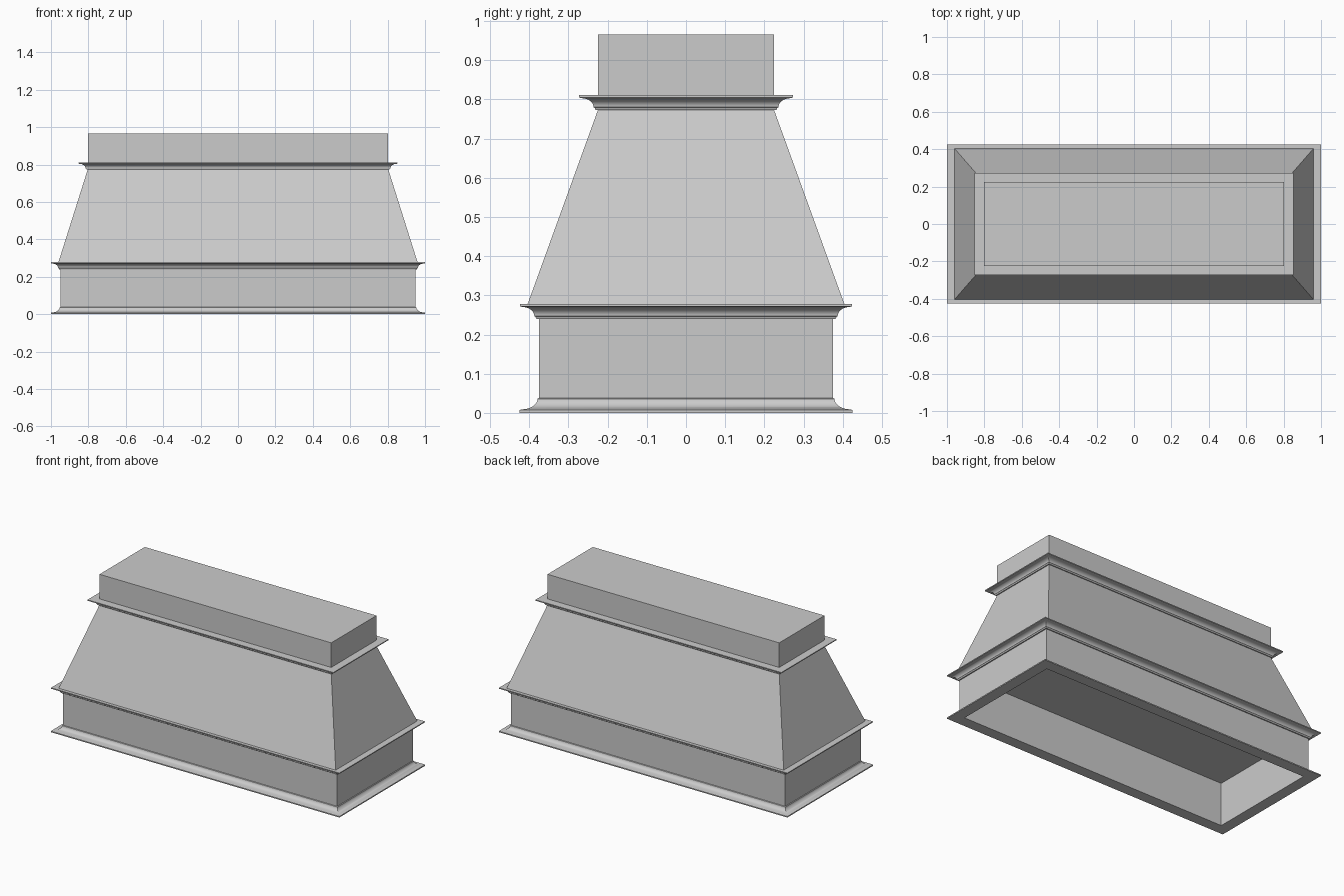
import bpy, bmesh, math

cube = bpy.data.objects.get("Cube")
if cube:
    bpy.data.objects.remove(cube, do_unlink=True)

GREY = (0.6, 0.6, 0.6, 1.0)
mat = bpy.data.materials.new("plain grey")
mat.use_nodes = True
mat.diffuse_color = GREY
mat.node_tree.nodes["Principled BSDF"].inputs["Base Color"].default_value = GREY


def loft(name, rings, hollow=False, smooth=False):
    """Join rectangles (half x, half y, z); hollow closes them into a loop, else ends are capped."""
    bm = bmesh.new()
    loops = [[bm.verts.new((sx * hx, sy * hy, z))
              for sx, sy in ((-1, -1), (1, -1), (1, 1), (-1, 1))]
             for hx, hy, z in rings]
    pairs = list(zip(loops, loops[1:]))
    if hollow:
        pairs.append((loops[-1], loops[0]))
    else:
        bm.faces.new(loops[0])
        bm.faces.new(loops[-1])
    for a, b in pairs:
        for i in range(4):
            j = (i + 1) % 4
            bm.faces.new((a[i], a[j], b[j], b[i]))
    bmesh.ops.recalc_face_normals(bm, faces=bm.faces)
    mesh = bpy.data.meshes.new(name)
    bm.to_mesh(mesh)
    bm.free()
    mesh.materials.append(mat)
    obj = bpy.data.objects.new(name, mesh)
    bpy.context.collection.objects.link(obj)
    if smooth:
        bpy.ops.object.select_all(action='DESELECT')
        obj.select_set(True)
        bpy.context.view_layer.objects.active = obj
        bpy.ops.object.shade_smooth_by_angle(angle=math.radians(30))
    return obj


def sweep(name, hx, hy, profile, smooth=False):
    """Run a closed (offset, z) profile around a rectangle, with mitred corners."""
    return loft(name, [(hx + o, hy + o, z) for o, z in profile], True, smooth)


def cove(o0, z0, o1, z1, n=8):
    """Quarter-ellipse hollow, upright at the first point and level at the second."""
    steps = [math.pi / 2 * i / n for i in range(n + 1)]
    return [(o1 + (o0 - o1) * math.cos(t), z0 + (z1 - z0) * math.sin(t)) for t in steps]


BODY = (0.95, 0.375)
NECK = (0.803, 0.224)
WALL = -0.02

# Base: moulding flaring out to the floor, hollow wall above it
sweep("base_moulding", *BODY,
      [(WALL, 0.0), (0.05, 0.0), (0.05, 0.007)]
      + cove(0.004, 0.036, 0.044, 0.009)[::-1]
      + [(0.0, 0.038), (WALL, 0.038)], True)
sweep("lower_wall", *BODY, [(WALL, 0.038), (0.0, 0.038), (0.0, 0.274), (WALL, 0.274)])


# Crown mouldings: small step, cove, then a square lip
def crown(name, size, z, h, inner):
    sweep(name, *size,
          [(inner, z), (0.007, z), (0.009, z + 0.005)]
          + cove(0.012, z + 0.007, 0.042, z + h - 0.008)
          + [(0.049, z + h - 0.006), (0.049, z + h), (inner, z + h)], True)


crown("middle_crown", BODY, 0.24, 0.038, -0.005)
crown("upper_crown", NECK, 0.773, 0.038, -0.01)

# Sloping hood, whose underside is the ceiling of the hollow
loft("sloping_hood", [(0.945, 0.37, 0.27), (0.945, 0.37, 0.277),
                      (0.96, 0.404, 0.278), (*NECK, 0.775)])

# Box on top
loft("top_box", [(*NECK, 0.775), (*NECK, 0.965)])
